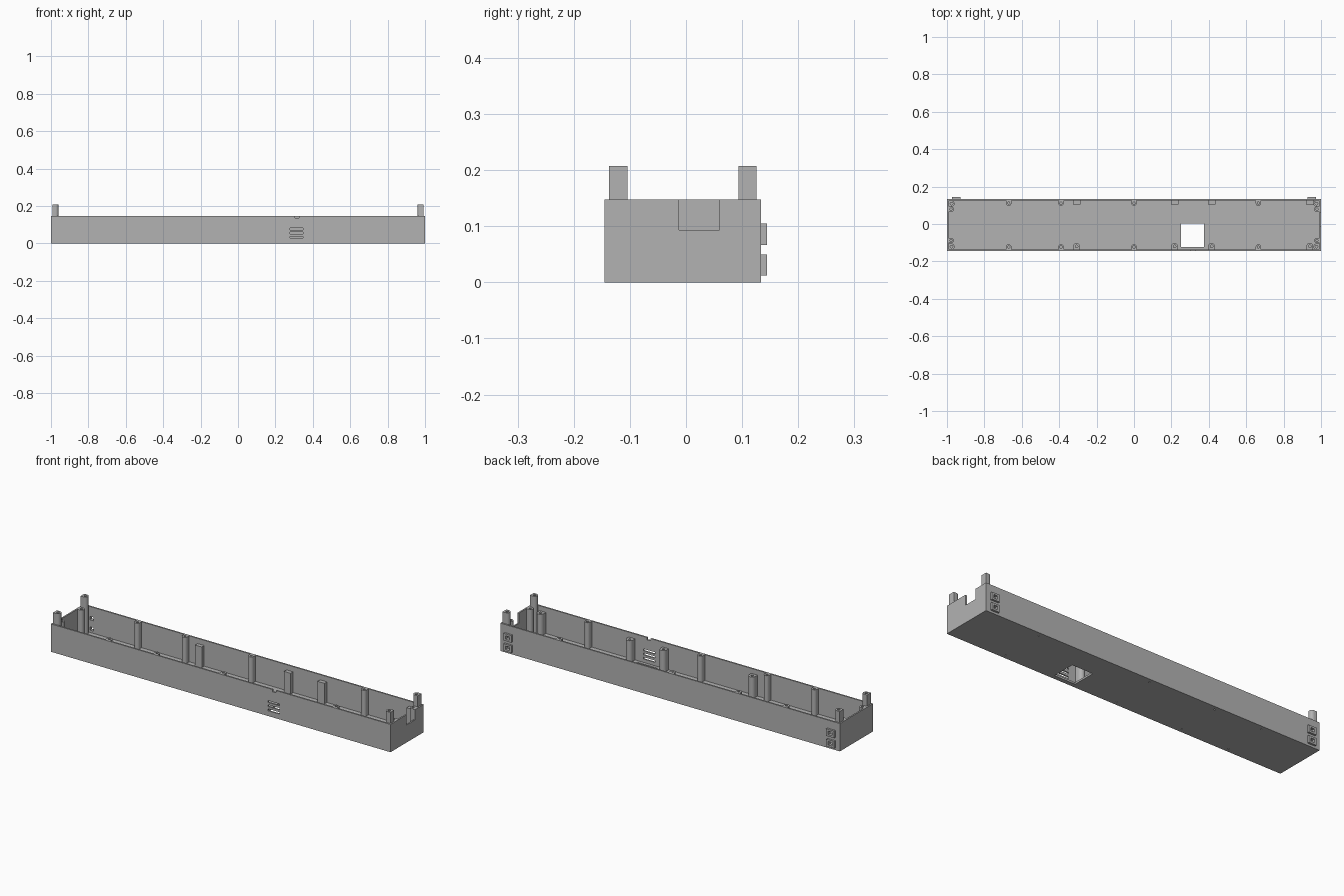
import bpy, bmesh, math

if "Cube" in bpy.data.objects:
    bpy.data.objects.remove(bpy.data.objects["Cube"])

grey = bpy.data.materials.new("light_grey")
grey.diffuse_color = (0.45, 0.45, 0.45, 1)
grey.use_nodes = True
grey.node_tree.nodes["Principled BSDF"].inputs["Base Color"].default_value = grey.diffuse_color

W, FLOOR, H = 0.008, 0.01, 0.148          # wall, floor, rim height
Y0, Y1 = -0.1455, 0.134                   # outer front and back


def finish(name, bm):
    bmesh.ops.recalc_face_normals(bm, faces=bm.faces)
    me = bpy.data.meshes.new(name)
    bm.to_mesh(me)
    bm.free()
    me.materials.append(grey)
    ob = bpy.data.objects.new(name, me)
    bpy.context.collection.objects.link(ob)
    return ob


def add_prism(bm, pts, z0, z1):
    low = [bm.verts.new((x, y, z0)) for x, y in pts]
    top = [bm.verts.new((x, y, z1)) for x, y in pts]
    n = len(pts)
    bm.faces.new(low[::-1])
    bm.faces.new(top)
    for i in range(n):
        j = (i + 1) % n
        bm.faces.new((low[i], low[j], top[j], top[i]))


def add_box(bm, x0, x1, y0, y1, z0, z1):
    add_prism(bm, [(x0, y0), (x1, y0), (x1, y1), (x0, y1)], z0, z1)


def circle(cx, cy, r, n=16):
    return [(cx + r * math.cos(2 * math.pi * i / n),
             cy + r * math.sin(2 * math.pi * i / n)) for i in range(n)]


def cut(ob, bm):
    """Subtract the solids in bm from ob, then discard them."""
    cutter = finish("cutter", bm)
    cutter.hide_render = True
    mod = ob.modifiers.new("cut", 'BOOLEAN')
    mod.operation, mod.solver, mod.object = 'DIFFERENCE', 'EXACT', cutter
    dg = bpy.context.evaluated_depsgraph_get()
    me = bpy.data.meshes.new_from_object(ob.evaluated_get(dg))
    ob.modifiers.clear()
    ob.data = me
    bpy.data.objects.remove(cutter)


def shade(ob):
    bpy.ops.object.select_all(action='DESELECT')
    ob.select_set(True)
    bpy.context.view_layer.objects.active = ob
    bpy.ops.object.shade_smooth_by_angle(angle=math.radians(30))


def post(name, x, y, angle, r, height, hole):
    """Round-nosed post; (x, y) is on the wall, angle points inwards."""
    ca, sa = math.cos(angle), math.sin(angle)
    local = [(-0.001, r), (-0.001, -r)]
    local += [(r + r * math.cos(t), r * math.sin(t))
              for t in (math.pi * (i / 10 - 0.5) for i in range(11))]
    pts = [(x + u * ca - v * sa, y + u * sa + v * ca) for u, v in local]
    bm = bmesh.new()
    add_prism(bm, pts, FLOOR - 0.001, height)
    ob = finish(name, bm)
    bore = bmesh.new()
    add_prism(bore, circle(x + r * ca, y + r * sa, hole), 0.03, height + 0.1)
    cut(ob, bore)
    shade(ob)


# Tray: outer box with the cavity and openings removed
bm = bmesh.new()
add_box(bm, -1, 1, Y0, Y1, 0, H)
tray = finish("tray", bm)
bm = bmesh.new()
add_box(bm, -1 + W, 1 - W, Y0 + W, Y1 - W, FLOOR, H + 0.1)
cut(tray, bm)

COLLARS = [(sx * 0.95, z) for sx in (-1, 1) for z in (0.031, 0.086)]
bm = bmesh.new()
add_box(bm, 0.251, 0.374, -0.122, 0.004, -0.05, 0.03)          # floor window
add_box(bm, 0.98, 1.05, -0.0125, 0.06, 0.093, H + 0.1)         # end notch
for z in (0.033, 0.055, 0.077):                                # vents
    add_box(bm, 0.278, 0.347, Y0 - 0.02, Y0 + 0.02, z - 0.005, z + 0.005)
add_box(bm, 0.304, 0.326, Y0 - 0.02, Y0 + 0.02, 0.136, H + 0.1)  # rim nick
for x, z in COLLARS:                                           # wall sockets
    add_box(bm, x - 0.011, x + 0.011, Y1 - 0.02, Y1 + 0.02, z - 0.009, z + 0.009)
for x in (-0.67, -0.39, 0, 0.665):                             # screw holes
    for y in (Y0 + W + 0.0145, Y1 - W - 0.0145):
        add_prism(bm, circle(x, y, 0.004, 12), -0.05, 0.009 + FLOOR)
cut(tray, bm)

# Square collars on the back wall
for i, (x, z) in enumerate(COLLARS):
    bm = bmesh.new()
    add_box(bm, x - 0.023, x + 0.023, Y1 - 0.001, 0.1446, z - 0.019, z + 0.019)
    ob = finish(f"socket_collar_{i + 1}", bm)
    bm = bmesh.new()
    add_box(bm, x - 0.011, x + 0.011, Y1 - 0.02, Y1 + 0.03, z - 0.009, z + 0.009)
    cut(ob, bm)

# Rim-height screw posts on the long walls
for x in (-0.67, -0.39, 0, 0.665):
    post("front_screw_post", x, Y0 + W, math.pi / 2, 0.0145, H, 0.006)
    post("back_screw_post", x, Y1 - W, -math.pi / 2, 0.0145, H, 0.006)

# Short board posts in front, each facing a plain pad on the back wall
for x in (-0.307, 0.217, 0.415, 0.94):
    post("front_board_post", x, Y0 + W, math.pi / 2, 0.018, 0.122, 0.007)
    bm = bmesh.new()
    add_box(bm, x - 0.02, x + 0.02, Y1 - W - 0.021, Y1 - W + 0.001, FLOOR - 0.001, 0.12)
    finish("back_board_pad", bm)

# Tall corner posts with a lower screw post beside each
for sx in (-1, 1):
    inward = 0 if sx < 0 else math.pi
    for y, y_low in ((-0.121, -0.088), (0.1095, 0.079)):
        post("corner_post", sx * (1 - W), y, inward, 0.0163, 0.207, 0.007)
        post("end_screw_post", sx * (1 - W), y_low, inward, 0.0143, H, 0.006)
